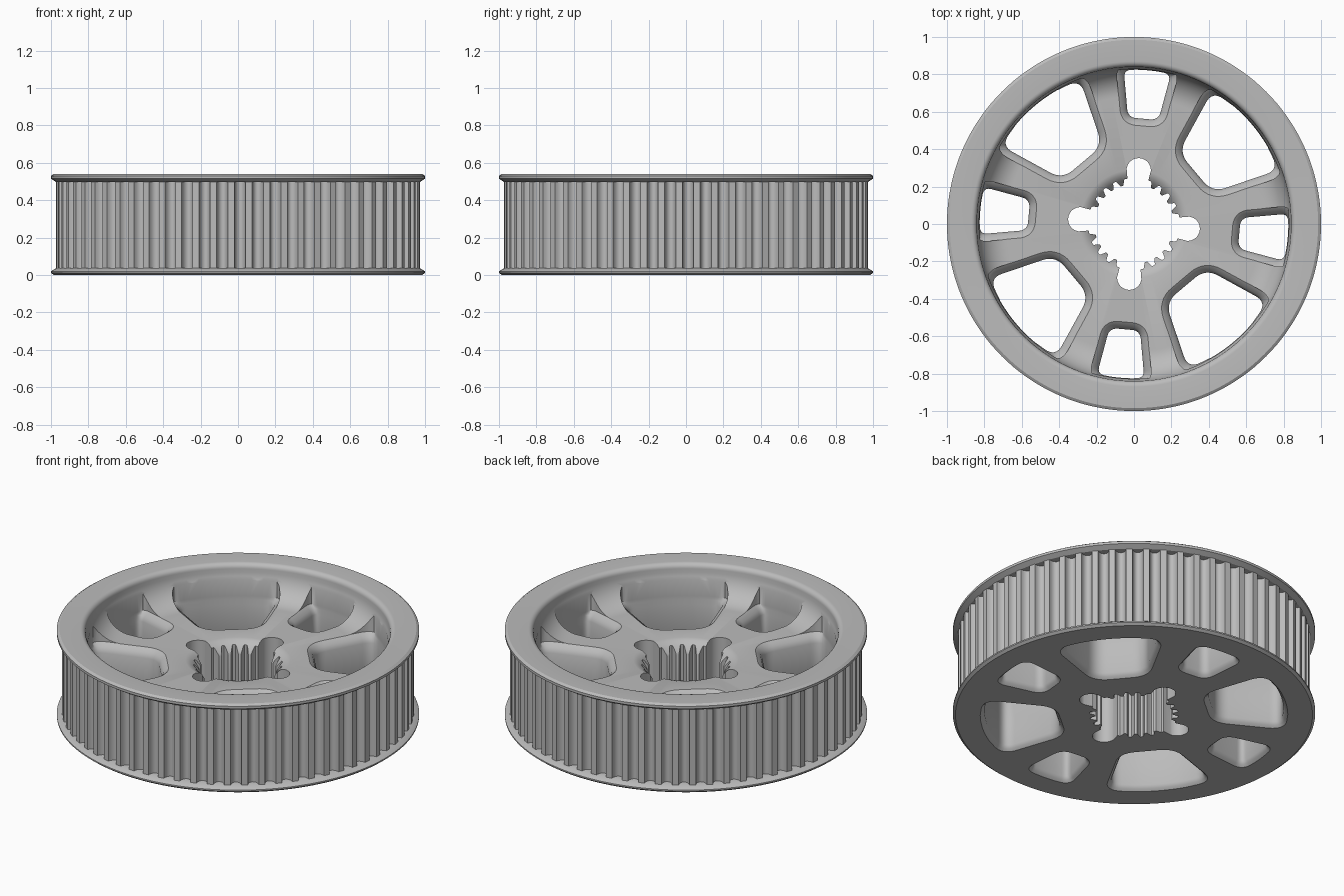
import bpy, bmesh, math
from mathutils import Vector, Matrix

if "Cube" in bpy.data.objects:
    bpy.data.objects.remove(bpy.data.objects["Cube"], do_unlink=True)

TURN = math.radians(-5)
HEIGHT, FLOOR = 0.54, 0.35
TEETH = 64

grey = bpy.data.materials.new("plain_grey")
grey.use_nodes = True
grey.diffuse_color = (0.5, 0.5, 0.5, 1)
grey.node_tree.nodes["Principled BSDF"].inputs["Base Color"].default_value = (0.5, 0.5, 0.5, 1)


def skin(bm, loops, capped=True):
    """Bridge stacked loops of equal length, optionally closing the ends."""
    rings = [[bm.verts.new(p) for p in loop] for loop in loops]
    n = len(rings[0])
    for a, b in zip(rings, rings[1:]):
        for i in range(n):
            j = (i + 1) % n
            bm.faces.new((a[i], a[j], b[j], b[i]))
    if capped:
        bm.faces.new(rings[0][::-1])
        bm.faces.new(rings[-1])


def make_object(name, bm):
    bmesh.ops.recalc_face_normals(bm, faces=bm.faces)
    mesh = bpy.data.meshes.new(name)
    bm.to_mesh(mesh)
    bm.free()
    ob = bpy.data.objects.new(name, mesh)
    mesh.materials.append(grey)
    bpy.context.collection.objects.link(ob)
    return ob


def polar(r, a, z=0.0):
    return Vector((r * math.cos(a), r * math.sin(a), z))


def arc(cx, cz, r, start, end, steps):
    """Profile points on an arc, angles in degrees."""
    angles = [math.radians(start + (end - start) * i / steps) for i in range(steps + 1)]
    return [(cx + r * math.cos(a), cz + r * math.sin(a)) for a in angles]


def window_outline(inner_x, inner_y, spread, t_in, t_out, r=0.825):
    """Rounded window: straight inner end, splayed sides, arc outer end."""
    pts = [(Vector((inner_x, -inner_y, 0)), t_in), (polar(r, -spread), t_out)]
    pts += [(polar(r, spread * k / 8), 0) for k in range(-4, 5)]
    pts += [(polar(r, spread), t_out), (Vector((inner_x, inner_y, 0)), t_in)]
    out = []
    for i, (p, t) in enumerate(pts):
        if t == 0:
            out.append(p)
            continue
        a = p + (pts[i - 1][0] - p).normalized() * t
        b = p + (pts[(i + 1) % len(pts)][0] - p).normalized() * t
        for k in range(9):
            u = k / 8
            out.append(a * (1 - u) ** 2 + p * 2 * u * (1 - u) + b * u * u)
    return out


def offset(loop, d, z, limit=None):
    """Grow a convex loop by d, optionally held inside a radius."""
    out = []
    for i, p in enumerate(loop):
        t = (loop[(i + 1) % len(loop)] - loop[i - 1]).normalized()
        q = p + Vector((t.y, -t.x, 0)) * d
        if limit and q.length > limit:
            q = q * (limit / q.length)
        out.append(Vector((q.x, q.y, z)))
    return out


# Turned body: flanges, hollow rim, web and countersunk hub
profile = [(0.985, 0), (1, 0.012), (1, 0.02), (0.972, 0.037), (0.92, 0.037), (0.92, 0.497),
           (0.972, 0.497), (1, 0.515), (1, 0.53), (0.985, HEIGHT)]
profile += arc(0.87, 0.51, 0.03, 90, 180, 6)
profile += arc(0.68, FLOOR + 0.16, 0.16, 0, -90, 12)
profile += [(0.29, FLOOR), (0.265, 0.343), (0.24, 0.322), (0.22, 0.295), (0.2, 0.26)]
bm = bmesh.new()
SEG = 144
skin(bm, [[polar(r, math.tau * i / SEG, z) for i in range(SEG)] for r, z in profile])
body = make_object("wheel_body", bm)

# Cutter: large and small windows with eased edges
bm = bmesh.new()
large = window_outline(0.43, 0.14, math.radians(19.5), 0.075, 0.07)
small = window_outline(0.565, 0.082, math.radians(8.8), 0.045, 0.04)
for k in range(8):
    shape = large if k % 2 else small
    spin = Matrix.Rotation(TURN + k * math.pi / 4, 3, 'Z')
    loops = [offset(shape, 0.035, -0.01), offset(shape, 0.01, 0.012), offset(shape, 0, 0.03),
             offset(shape, 0, FLOOR - 0.05, 0.828), offset(shape, 0.012, FLOOR - 0.02, 0.828),
             offset(shape, 0.04, FLOOR + 0.001, 0.828), offset(shape, 0.04, 0.6, 0.828)]
    skin(bm, [[spin @ p for p in loop] for loop in loops])


# Cutter: ribbed bore with four round lobes
def bore_radius(a):
    r = 0.229 + 0.016 * max(-1, min(1, 1.5 * math.cos(24 * a)))
    f = (a + math.pi / 4) % (math.pi / 2) - math.pi / 4
    reach = 0.065 ** 2 - (0.288 * math.sin(f)) ** 2
    return max(r, 0.288 * math.cos(f) + math.sqrt(reach)) if reach > 0 else r


COUNT = 600
angles = [math.tau * i / COUNT for i in range(COUNT)]
skin(bm, [[polar(bore_radius(a), a + TURN, z) for a in angles] for z in (-0.05, 0.6)])
cutter = make_object("window_and_bore_cutter", bm)
cutter.hide_render = True

mod = body.modifiers.new("openings", 'BOOLEAN')
mod.operation, mod.solver, mod.object = 'DIFFERENCE', 'EXACT', cutter
bpy.context.view_layer.objects.active = body
bpy.ops.object.modifier_apply(modifier=mod.name)
bpy.data.objects.remove(cutter, do_unlink=True)

# Toothed belt surface with rounded grooves
outline = []
pitch = math.tau / TEETH
for k in range(TEETH):
    for i in range(9):
        w = math.pi * i / 8
        outline.append((0.972 - 0.042 * math.sin(w), k * pitch - 0.031 * math.cos(w)))
bm = bmesh.new()
skin(bm, [[polar(r, a + TURN, z) for r, a in outline] for z in (0.036, 0.498)], capped=False)
teeth = make_object("belt_teeth", bm)

# Smooth curved faces, keep hard edges
bpy.ops.object.select_all(action='DESELECT')
for ob in (body, teeth):
    ob.select_set(True)
bpy.context.view_layer.objects.active = body
bpy.ops.object.shade_smooth_by_angle(angle=math.radians(32))
